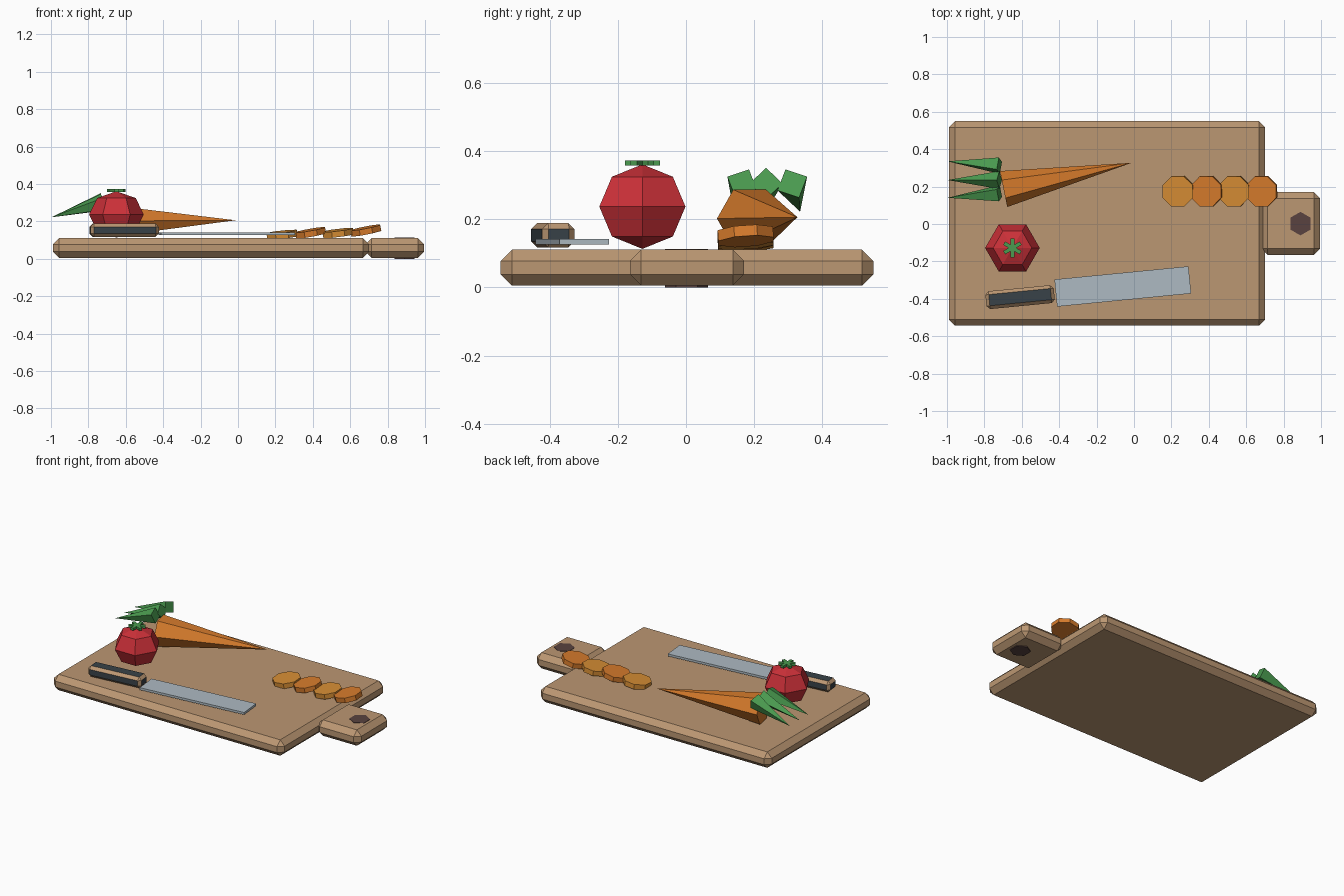
import bpy, bmesh
from math import radians, sin, cos, pi
from mathutils import Vector, Matrix

if "Cube" in bpy.data.objects:
    bpy.data.objects.remove(bpy.data.objects["Cube"])


def material(name, rgb):
    m = bpy.data.materials.new(name)
    m.diffuse_color = (*rgb, 1)
    m.use_nodes = True
    m.node_tree.nodes["Principled BSDF"].inputs["Base Color"].default_value = m.diffuse_color
    return m


WOOD = material("wood", (0.50, 0.31, 0.17))
HOLE = material("dark_wood", (0.10, 0.055, 0.05))
STEEL = material("steel", (0.42, 0.49, 0.54))
GRIP = material("grip", (0.04, 0.055, 0.065))
RED = material("tomato_red", (0.60, 0.03, 0.04))
GREEN = material("leaf_green", (0.07, 0.33, 0.08))
ORANGE = material("carrot_orange", (0.68, 0.20, 0.025))
AMBER = material("slice_amber", (0.68, 0.27, 0.035))


def finish(name, bm, *mats):
    bmesh.ops.recalc_face_normals(bm, faces=bm.faces)
    me = bpy.data.meshes.new(name)
    bm.to_mesh(me)
    bm.free()
    for m in mats:
        me.materials.append(m)
    ob = bpy.data.objects.new(name, me)
    bpy.context.collection.objects.link(ob)
    return ob


def box(name, centre, size, mats, bevel=0, turn=0, bevel_mat=-1):
    bm = bmesh.new()
    bmesh.ops.create_cube(bm, size=1, matrix=Matrix.Diagonal((*size, 1)))
    if bevel:
        bmesh.ops.bevel(bm, geom=bm.edges[:], offset=bevel, segments=1,
                        affect='EDGES', material=bevel_mat)
    ob = finish(name, bm, *mats)
    ob.location = centre
    ob.rotation_euler.z = radians(turn)
    return ob


def prism(name, sides, r, depth, matrix, mat, spin=0, r2=None):
    # Cylinder, or a cone when the second radius is given
    bm = bmesh.new()
    bmesh.ops.create_cone(bm, cap_ends=True, segments=sides, radius1=r,
                          radius2=r if r2 is None else r2, depth=depth,
                          matrix=matrix @ Matrix.Rotation(radians(spin), 4, 'Z'))
    return finish(name, bm, mat)


def spike(name, sides, r, base, tip, mat, spin=0):
    # Cone running from its base centre to its tip
    base, tip = Vector(base), Vector(tip)
    axis = tip - base
    z = axis.normalized()
    x = Vector((0, 0, 1)).cross(z).normalized()
    rot = Matrix((x, z.cross(x), z)).transposed().to_4x4()
    mat4 = Matrix.Translation((base + tip) / 2) @ rot
    return prism(name, sides, r, axis.length, mat4, mat, spin, 0)


# Board, its handle and the hanging hole
box("cutting_board", (-0.145, 0.003, 0.058), (1.69, 1.094, 0.105), [WOOD], 0.033)
box("board_handle", (0.838, 0.003, 0.058), (0.315, 0.335, 0.105), [WOOD], 0.033)
prism("hanging_hole", 6, 0.063, 0.113, Matrix.Translation((0.89, 0.002, 0.0565)), HOLE, 0)

# Knife
box("knife_blade", (-0.06, -0.334, 0.134), (0.72, 0.146, 0.015), [STEEL], turn=5.6)
box("knife_handle", (-0.609, -0.391, 0.153), (0.367, 0.096, 0.072), [GRIP, WOOD],
    0.018, 5.6, 1)

# Tomato
bm = bmesh.new()
bmesh.ops.create_uvsphere(bm, u_segments=6, v_segments=4, radius=1)
for v in bm.verts:
    v.co = Matrix.Rotation(pi / 6, 3, 'Z') @ v.co
    v.co = Vector((v.co.x * 0.146, v.co.y * 0.146, v.co.z * 0.124))
tomato = finish("tomato", bm, RED)
tomato.location = (-0.65, -0.128, 0.237)

# Six-armed leafy cap on the tomato
bm = bmesh.new()
ring = []
for i in range(6):
    a = pi / 2 + i * pi / 3
    for r, off in ((0.052, -0.2), (0.052, 0.2), (0.021, pi / 6)):
        ring.append(bm.verts.new((r * cos(a + off), r * sin(a + off), 0)))
face = bm.faces.new(ring)
top = bmesh.ops.extrude_face_region(bm, geom=[face])["geom"]
bmesh.ops.translate(bm, vec=(0, 0, 0.016),
                    verts=[g for g in top if isinstance(g, bmesh.types.BMVert)])
cap = finish("tomato_cap", bm, GREEN)
cap.location = (-0.65, -0.128, 0.357)

# Carrot and its three leaves
spike("carrot", 6, 0.098, (-0.697, 0.187, 0.202), (-0.013, 0.327, 0.206), ORANGE, 30)
for i, (yb, yt, roll) in enumerate(((0.165, 0.14, 26), (0.235, 0.235, 0), (0.312, 0.335, -26))):
    spike(f"carrot_leaf_{i + 1}", 4, 0.048, (-0.72, yb, 0.305), (-0.997, yt, 0.222), GREEN, roll)

# Carrot slices leaning on each other
for i, (x, z, tilt) in enumerate(((0.235, 0.129, 6), (0.388, 0.139, 10),
                                  (0.535, 0.138, 7), (0.683, 0.151, 11))):
    m = (Matrix.Translation((x, 0.175, z)) @ Matrix.Rotation(radians(-tilt), 4, 'Y')
         @ Matrix.Rotation(radians(4), 4, 'X'))
    prism(f"carrot_slice_{i + 1}", 8, 0.088, 0.032, m, ORANGE if i % 2 else AMBER, 22.5)
